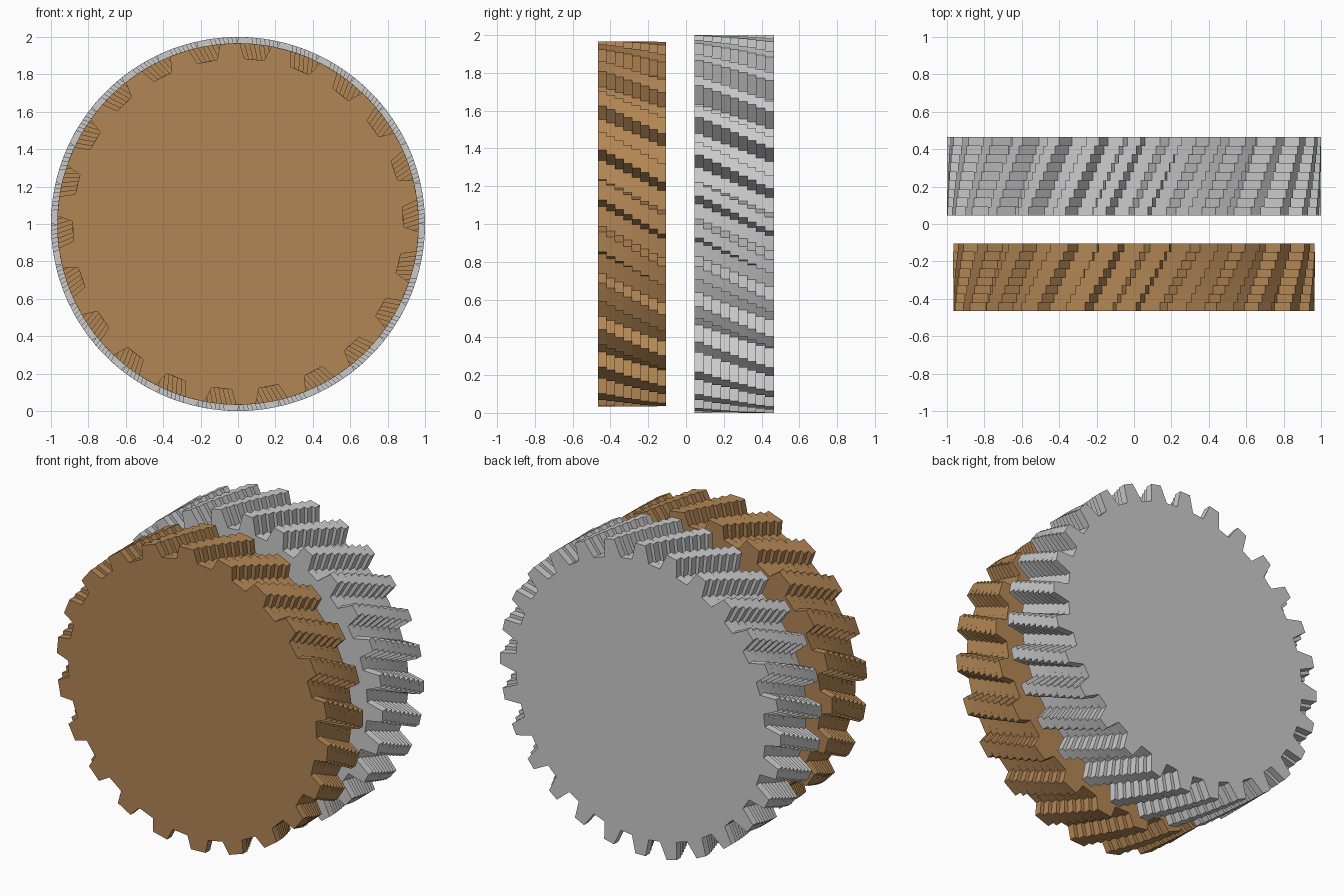
import bpy, bmesh
from math import cos, sin, radians, pi

if "Cube" in bpy.data.objects:
    bpy.data.objects.remove(bpy.data.objects["Cube"])


def tooth_profile(teeth, r_root, r_tip, root_frac, tip_frac):
    """Gear outline as (angle, radius), with a tooth centred on +x."""
    pitch = 2 * pi / teeth
    pts = []
    for k in range(teeth):
        a = k * pitch
        pts += [(a - root_frac * pitch / 2, r_root), (a - tip_frac * pitch / 2, r_tip),
                (a + tip_frac * pitch / 2, r_tip), (a + root_frac * pitch / 2, r_root)]
    return pts


def helical_gear(name, profile, y_front, y_back, slices, step_deg):
    """Stack of straight gear slices, each turned a little from the next."""
    bm = bmesh.new()
    h = (y_back - y_front) / slices
    for i in range(slices):
        turn = radians(step_deg) * (slices - 1 - i)
        y0 = y_front + i * h
        ring = [[bm.verts.new((r * cos(a + turn), y, 1 + r * sin(a + turn)))
                 for a, r in profile] for y in (y0, y0 + h)]
        n = len(profile)
        bm.faces.new(ring[0])
        bm.faces.new(ring[1][::-1])
        for k in range(n):
            j = (k + 1) % n
            bm.faces.new((ring[0][k], ring[1][k], ring[1][j], ring[0][j]))
    bmesh.ops.recalc_face_normals(bm, faces=bm.faces)
    me = bpy.data.meshes.new(name)
    bm.to_mesh(me)
    bm.free()
    ob = bpy.data.objects.new(name, me)
    bpy.context.collection.objects.link(ob)
    return ob


# Front bronze gear
front = helical_gear("front_gear", tooth_profile(22, 0.885, 0.967, 0.58, 0.38),
                     -0.465, -0.105, 8, 1.53)
bronze = bpy.data.materials.new("bronze")
bronze.diffuse_color = (0.45, 0.24, 0.09, 1)
bronze.use_nodes = True
bronze.node_tree.nodes["Principled BSDF"].inputs["Base Color"].default_value = bronze.diffuse_color
front.data.materials.append(bronze)

# Rear steel gear
helical_gear("rear_gear", tooth_profile(28, 0.89, 1.0, 0.6, 0.32),
             0.045, 0.465, 9, 1.33)
